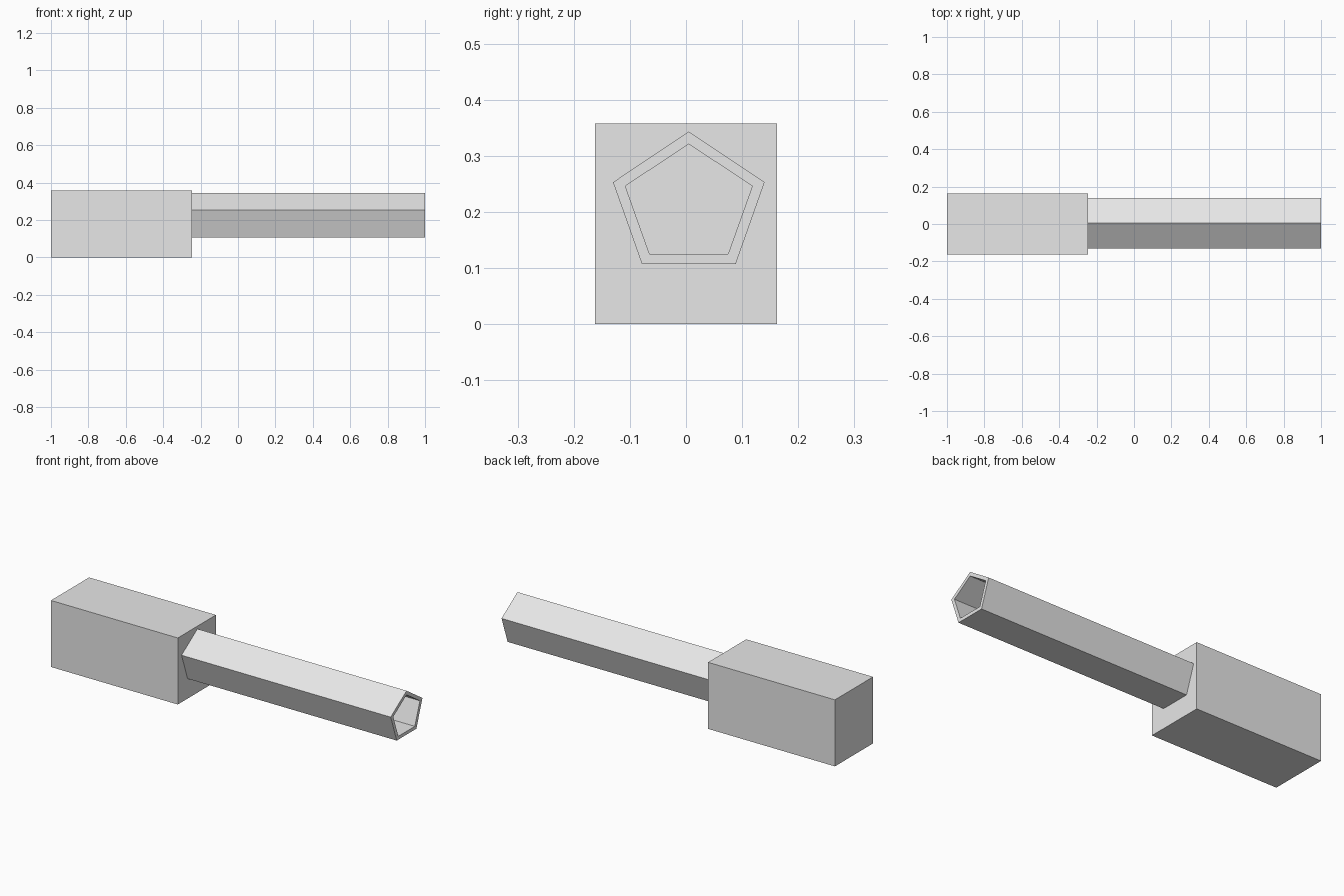
import bpy
import bmesh
from math import sin, cos, tau

default_cube = bpy.data.objects.get("Cube")
if default_cube:
    bpy.data.objects.remove(default_cube, do_unlink=True)

gray = bpy.data.materials.new("light gray")
gray.use_nodes = True
color = (0.8, 0.8, 0.8, 1)
gray.diffuse_color = color
gray.node_tree.nodes["Principled BSDF"].inputs["Base Color"].default_value = color


def add_object(name, bm):
    bmesh.ops.recalc_face_normals(bm, faces=bm.faces)
    mesh = bpy.data.meshes.new(name)
    bm.to_mesh(mesh)
    bm.free()
    mesh.materials.append(gray)
    obj = bpy.data.objects.new(name, mesh)
    bpy.context.collection.objects.link(obj)
    return obj


def pentagon_ring(bm, x, half_width, half_height):
    """Five-sided ring facing +x with one corner pointing up."""
    return [bm.verts.new((x, 0.005 + half_width * sin(i * tau / 5),
                          0.2126 + half_height * cos(i * tau / 5)))
            for i in range(5)]


# Rectangular handle block
bm = bmesh.new()
bmesh.ops.create_cube(bm, size=1)
bmesh.ops.scale(bm, vec=(0.755, 0.324, 0.358), verts=bm.verts)
bmesh.ops.translate(bm, vec=(-0.6225, 0, 0.179), verts=bm.verts)
add_object("handle_block", bm)

# Hollow five-sided tube: outer wall, open rim, inner wall, hidden back rim
bm = bmesh.new()
back, tip = -0.245, 1.0
outer, inner = (0.142, 0.1305), (0.119, 0.1083)
rings = [pentagon_ring(bm, x, *size) for x, size in
         ((back, outer), (tip, outer), (tip, inner), (back, inner))]
for a, b in zip(rings, rings[1:] + rings[:1]):
    for i in range(5):
        j = (i + 1) % 5
        bm.faces.new((a[i], a[j], b[j], b[i]))
add_object("hollow_tube", bm)
